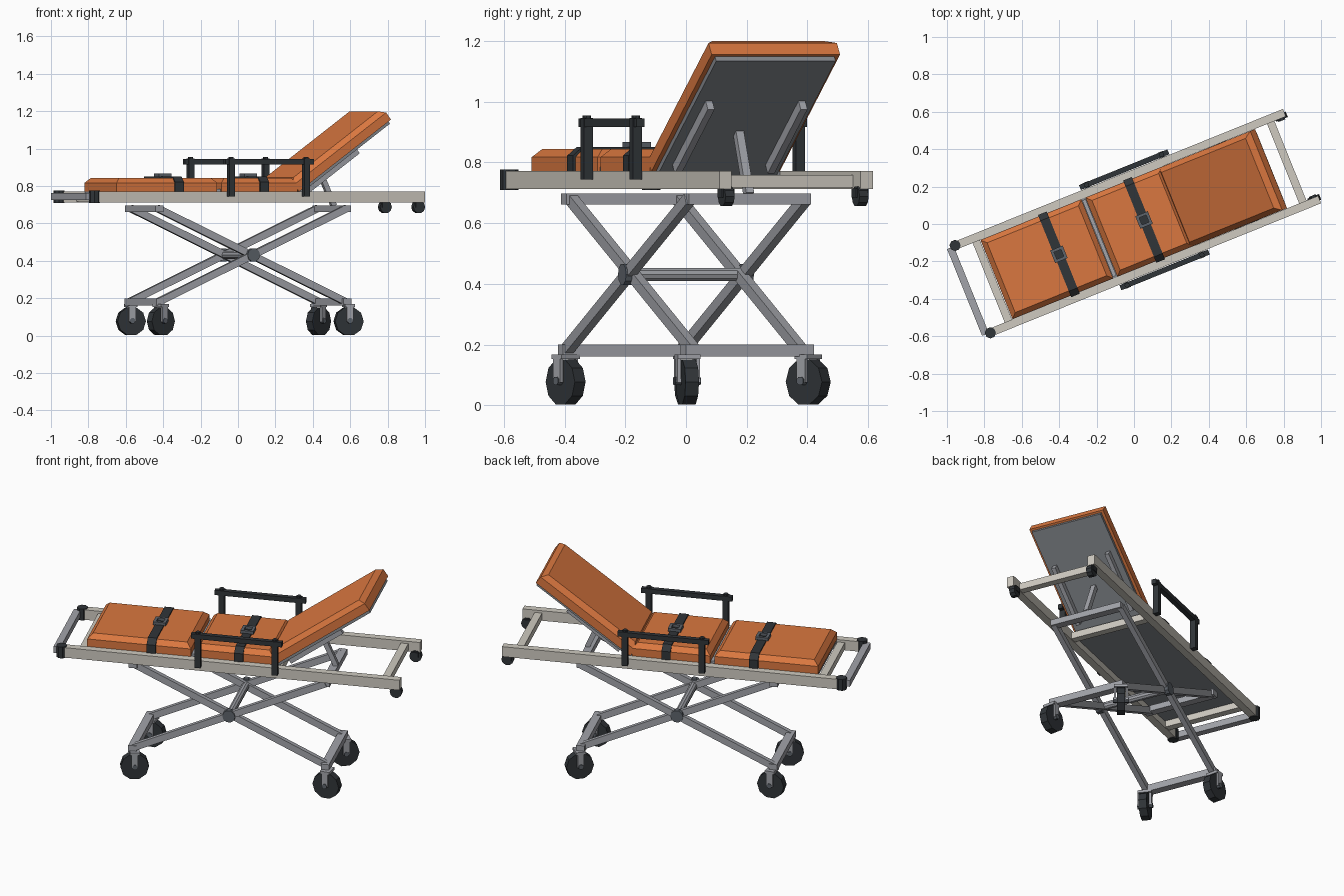
import bpy, bmesh, math
from mathutils import Matrix, Vector

if "Cube" in bpy.data.objects:
    bpy.data.objects.remove(bpy.data.objects["Cube"])

YAW = Matrix.Rotation(math.radians(22), 4, 'Z')   # whole stretcher sits turned on the floor


def mat(name, rgb):
    m = bpy.data.materials.new(name)
    m.diffuse_color = (*rgb, 1)
    m.use_nodes = True
    m.node_tree.nodes["Principled BSDF"].inputs["Base Color"].default_value = m.diffuse_color
    return m


ORANGE = mat("orange_vinyl", (0.70, 0.185, 0.05))
CREAM = mat("cream_paint", (0.62, 0.59, 0.53))
BLACK = mat("black_rubber", (0.03, 0.035, 0.04))
STEEL = mat("steel", (0.36, 0.37, 0.40))
PANEL = mat("grey_panel", (0.24, 0.255, 0.275))
DARK = mat("dark_metal", (0.11, 0.125, 0.145))


def finish(bm, name, material, m=Matrix()):
    bmesh.ops.recalc_face_normals(bm, faces=bm.faces)
    me = bpy.data.meshes.new(name)
    bm.to_mesh(me)
    bm.free()
    me.materials.append(material)
    ob = bpy.data.objects.new(name, me)
    bpy.context.collection.objects.link(ob)
    ob.matrix_world = YAW @ m
    return ob


def box(name, material, lo, hi, m=Matrix()):
    """Box between two corners."""
    lo, hi = Vector(lo), Vector(hi)
    bm = bmesh.new()
    bmesh.ops.create_cube(bm, size=1)
    bmesh.ops.scale(bm, vec=hi - lo, verts=bm.verts)
    bmesh.ops.translate(bm, vec=(lo + hi) / 2, verts=bm.verts)
    return finish(bm, name, material, m)


def beam(name, material, a, b, w, h):
    """Square bar from a to b."""
    a, b = Vector(a), Vector(b)
    half = (b - a).length / 2
    m = Matrix.Translation((a + b) / 2) @ (b - a).to_track_quat('X', 'Z').to_matrix().to_4x4()
    return box(name, material, (-half, -w / 2, -h / 2), (half, w / 2, h / 2), m)


def cyl(name, material, center, r, depth, axis, sides, m=Matrix()):
    bm = bmesh.new()
    bmesh.ops.create_cone(bm, cap_ends=True, segments=sides, radius1=r, radius2=r, depth=depth)
    rot = Matrix.Rotation(math.pi / 2, 4, 'X') if axis == 'Y' else Matrix()
    spin = Matrix.Rotation(math.pi / sides, 4, 'Z')
    bmesh.ops.transform(bm, matrix=Matrix.Translation(center) @ rot @ spin, verts=bm.verts)
    return finish(bm, name, material, m)


def cushion(name, x0, x1, m=Matrix(), w=0.228, t=0.074, c=0.027):
    """Pad with straight sides and a chamfered top rim."""
    bm = bmesh.new()
    bmesh.ops.create_cube(bm, size=1)
    bmesh.ops.scale(bm, vec=(x1 - x0, 2 * w, t - c), verts=bm.verts)
    bmesh.ops.translate(bm, vec=((x0 + x1) / 2, 0, (t - c) / 2), verts=bm.verts)
    bm.normal_update()
    top = max(bm.faces, key=lambda f: f.normal.z)
    bmesh.ops.inset_region(bm, faces=[top], thickness=c, depth=0, use_even_offset=True)
    bmesh.ops.translate(bm, vec=(0, 0, c), verts=top.verts)
    return finish(bm, name, ORANGE, m)


# --- bed frame
for s in (-1, 1):
    y0, y1 = sorted((s * 0.229, s * 0.272))
    box("side_rail", CREAM, (-0.93, y0, 0.712), (0.969, y1, 0.772))
    cyl("foot_cap", BLACK, (-0.93, s * 0.252, 0.743), 0.03, 0.068, 'Z', 8)
for name, x in (("foot_crossbar", -0.817), ("middle_crossbar", 0.275), ("head_crossbar", 0.881)):
    box(name, CREAM, (x - 0.021, -0.23, 0.718), (x + 0.021, 0.23, 0.758))
box("foot_handle", STEEL, (-0.977, -0.25, 0.724), (-0.938, 0.25, 0.762))
box("deck_panel", PANEL, (-0.79, -0.229, 0.752), (0.26, 0.229, 0.771))
box("gap_strip", STEEL, (-0.21, -0.22, 0.771), (-0.19, 0.22, 0.785))

# --- mattress
bed = Matrix.Translation((0, 0, 0.77))
back = Matrix.Translation((0.26, 0, 0.77)) @ Matrix.Rotation(math.radians(-36), 4, 'Y')
cushion("leg_cushion", -0.793, -0.212, bed)
cushion("seat_cushion", -0.188, 0.25, bed)
cushion("back_cushion", 0.0, 0.655, back)

# --- backrest pan, ribs and prop
box("back_pan", PANEL, (0.005, -0.212, -0.018), (0.643, 0.212, 0.0), back)
for s in (-1, 1):
    box("back_rib", STEEL, (0.06, s * 0.165 - 0.012, -0.052), (0.42, s * 0.165 + 0.012, -0.018), back)
beam("back_prop", STEEL, (0.452, 0, 0.918), (0.552, 0, 0.695), 0.028, 0.028)

# --- straps with buckles
for x in (-0.433, 0.058):
    outer = [(0.237, 0.765), (0.237, 0.822), (0.203, 0.851)]
    inner = [(0.19, 0.838), (0.224, 0.813), (0.224, 0.765)]
    prof = outer + [(-y, z) for y, z in reversed(outer)] + \
        [(-y, z) for y, z in reversed(inner)] + inner
    bm = bmesh.new()
    f = bm.faces.new([bm.verts.new((x - 0.025, y, z)) for y, z in prof])
    ext = bmesh.ops.extrude_face_region(bm, geom=[f])
    bmesh.ops.translate(bm, vec=(0.05, 0, 0), verts=[v for v in ext['geom'] if isinstance(v, bmesh.types.BMVert)])
    finish(bm, "strap", BLACK)
    for s in (-1, 1):
        box("buckle_side", DARK, (x + s * 0.028 - 0.008, -0.036, 0.848), (x + s * 0.028 + 0.008, 0.036, 0.867))
        box("buckle_end", DARK, (x - 0.02, s * 0.028 - 0.008, 0.848), (x + 0.02, s * 0.028 + 0.008, 0.867))

# --- guard rails
for s in (-1, 1):
    y = s * 0.289
    box("guard_bar", BLACK, (-0.195, y - 0.014, 0.916), (0.315, y + 0.014, 0.944))
    for x in (-0.157, 0.275):
        box("guard_post", BLACK, (x - 0.016, y - 0.016, 0.743), (x + 0.016, y + 0.016, 0.946))
        cyl("guard_knob", BLACK, (x, y, 0.947), 0.014, 0.016, 'Z', 8)

# --- scissor legs
for e in (-1, 1):
    x = e * 0.54
    box("base_crossbar", STEEL, (x - 0.023, -0.228, 0.16), (x + 0.023, 0.228, 0.2))
    box("top_crossbar", STEEL, (x - 0.023, -0.216, 0.662), (x + 0.023, 0.216, 0.697))
for s in (-1, 1):
    beam("scissor_outer", STEEL, (-0.54, s * 0.206, 0.182), (0.54, s * 0.206, 0.68), 0.03, 0.038)
    beam("scissor_inner", STEEL, (-0.54, s * 0.190, 0.68), (0.54, s * 0.190, 0.182), 0.03, 0.038)
    cyl("pivot_cap", DARK, (0, s * 0.212, 0.431), 0.036, 0.03, 'Y', 10)
cyl("pivot_rod", STEEL, (0, 0, 0.431), 0.022, 0.4, 'Y', 10)

# --- swivelling casters: position and swivel angle
for x, y, turn in ((0.55, -0.217, -10), (0.55, 0.212, 28), (-0.531, -0.213, 16), (-0.531, 0.216, -8)):
    m = Matrix.Translation((x, y, 0)) @ Matrix.Rotation(math.radians(turn), 4, 'Z')
    cyl("wheel", BLACK, (0, 0, 0.077), 0.078, 0.045, 'Y', 10, m)
    cyl("wheel_axle", DARK, (0, 0, 0.08), 0.015, 0.085, 'Y', 8, m)
    box("fork_top", STEEL, (-0.027, -0.038, 0.152), (0.027, 0.038, 0.168), m)
    for s in (-1, 1):
        box("fork_side", STEEL, (-0.018, s * 0.032 - 0.006, 0.075), (0.018, s * 0.032 + 0.006, 0.155), m)

# --- small loading wheels under the head end
for s in (-1, 1):
    y = s * 0.238
    cyl("loading_wheel", BLACK, (0.943, y, 0.688), 0.034, 0.032, 'Y', 10)
    box("loading_wheel_bracket", BLACK, (0.92, y - 0.022, 0.685), (0.96, y + 0.022, 0.714))
